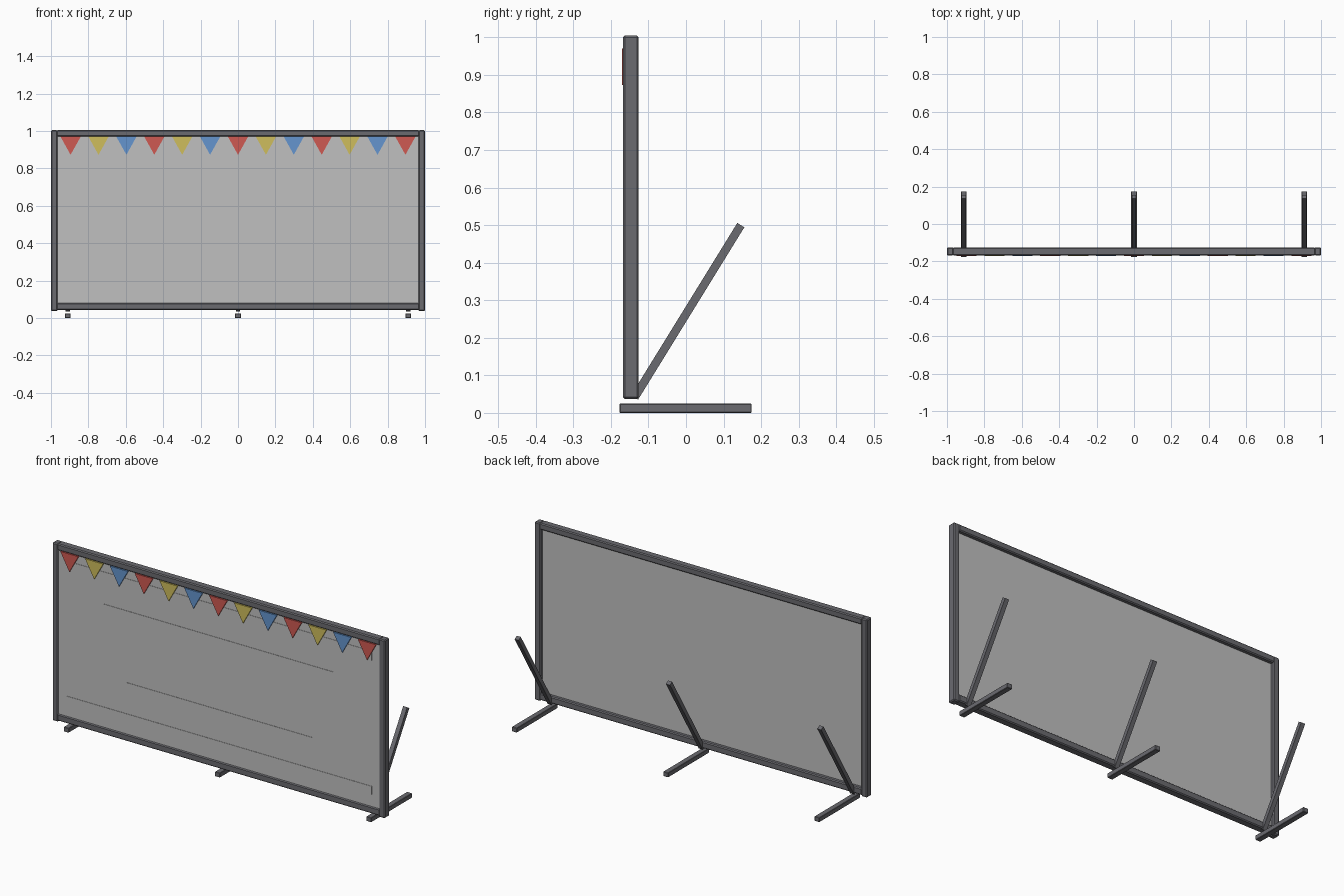
import bpy
from mathutils import Matrix, Vector

if "Cube" in bpy.data.objects:
    bpy.data.objects.remove(bpy.data.objects["Cube"], do_unlink=True)


def material(name, rgb):
    m = bpy.data.materials.new(name)
    m.use_nodes = True
    m.diffuse_color = (*rgb, 1)
    bsdf = m.node_tree.nodes["Principled BSDF"]
    bsdf.inputs["Base Color"].default_value = (*rgb, 1)
    bsdf.inputs["Roughness"].default_value = 0.7
    return m


METAL = material("dark grey metal", (0.147, 0.147, 0.163))
PANEL = material("pale grey panel", (0.53, 0.53, 0.53))
FLAGS = [material("flag red", (0.62, 0.10, 0.085)),
         material("flag yellow", (0.62, 0.51, 0.11)),
         material("flag blue", (0.13, 0.30, 0.62))]


def mesh_object(name, verts, faces, mat):
    me = bpy.data.meshes.new(name)
    me.from_pydata(verts, [], faces)
    me.materials.append(mat)
    ob = bpy.data.objects.new(name, me)
    bpy.context.collection.objects.link(ob)
    return ob


def box(name, lo, hi, mat, bevel=0):
    """Axis-aligned box between two corners, origin at its middle."""
    lo, hi = Vector(lo), Vector(hi)
    h = (hi - lo) / 2
    verts = [(x, y, z) for x in (-h.x, h.x) for y in (-h.y, h.y) for z in (-h.z, h.z)]
    faces = [(0, 1, 3, 2), (4, 6, 7, 5), (0, 4, 5, 1),
             (2, 3, 7, 6), (0, 2, 6, 4), (1, 5, 7, 3)]
    ob = mesh_object(name, verts, faces, mat)
    ob.location = (lo + hi) / 2
    if bevel:
        mod = ob.modifiers.new("chamfer", "BEVEL")
        mod.width = bevel
        mod.segments = 1
    return ob


# Frame
FRONT, BACK = -0.168, -0.126
for side, sx in (("right", -1), ("left", 1)):
    x0, x1 = sorted((sx * 0.965, sx * 1.0))
    box(side + "_post", (x0, FRONT, 0.037), (x1, BACK, 1.005), METAL, 0.005)
box("top_rail", (-0.97, FRONT, 0.97), (0.97, BACK, 1.005), METAL, 0.005)
box("bottom_rail", (-0.97, FRONT, 0.043), (0.97, BACK, 0.08), METAL, 0.005)

# Display panel with faint raised plates
PANEL_FRONT = -0.163
box("panel", (-0.97, PANEL_FRONT, 0.07), (0.97, -0.147, 0.98), PANEL)
for name, half, z0, z1 in (("upper_plate", 0.69, 0.45, 0.75),
                           ("lower_plate", 0.56, 0.26, 0.36),
                           ("bottom_strip", 0.92, 0.145, 0.19),
                           ("top_strip", 0.92, 0.875, 0.925)):
    box(name, (-half, PANEL_FRONT - 0.002, z0), (half, PANEL_FRONT, z1), PANEL)

# Row of triangular flags
COUNT, HALF = 13, 0.054
for i in range(COUNT):
    x = -0.895 + i * 1.79 / (COUNT - 1)
    verts = [(x + dx, y, z) for y in (-0.171, PANEL_FRONT)
             for dx, z in ((-HALF, 0.97), (0, 0.873), (HALF, 0.97))]
    faces = [(0, 1, 2), (5, 4, 3), (0, 3, 4, 1), (1, 4, 5, 2), (2, 5, 3, 0)]
    mesh_object(f"flag_{i + 1}", verts, faces, FLAGS[i % 3])

# Feet and slanted braces
low, high = Vector((0, -0.137, 0.041)), Vector((0, 0.146, 0.5))
slope = high - low
for side, x in (("right", -0.91), ("centre", 0), ("left", 0.91)):
    box(side + "_foot", (x - 0.015, -0.177, 0), (x + 0.015, 0.175, 0.025), METAL, 0.002)
    half = slope.length / 2
    brace = box(side + "_brace", (-0.012, -0.011, -half), (0.012, 0.011, half), METAL)
    turn = Vector((0, 0, 1)).rotation_difference(slope).to_matrix().to_4x4()
    brace.matrix_world = Matrix.Translation((low + high) / 2 + Vector((x, 0, 0))) @ turn
